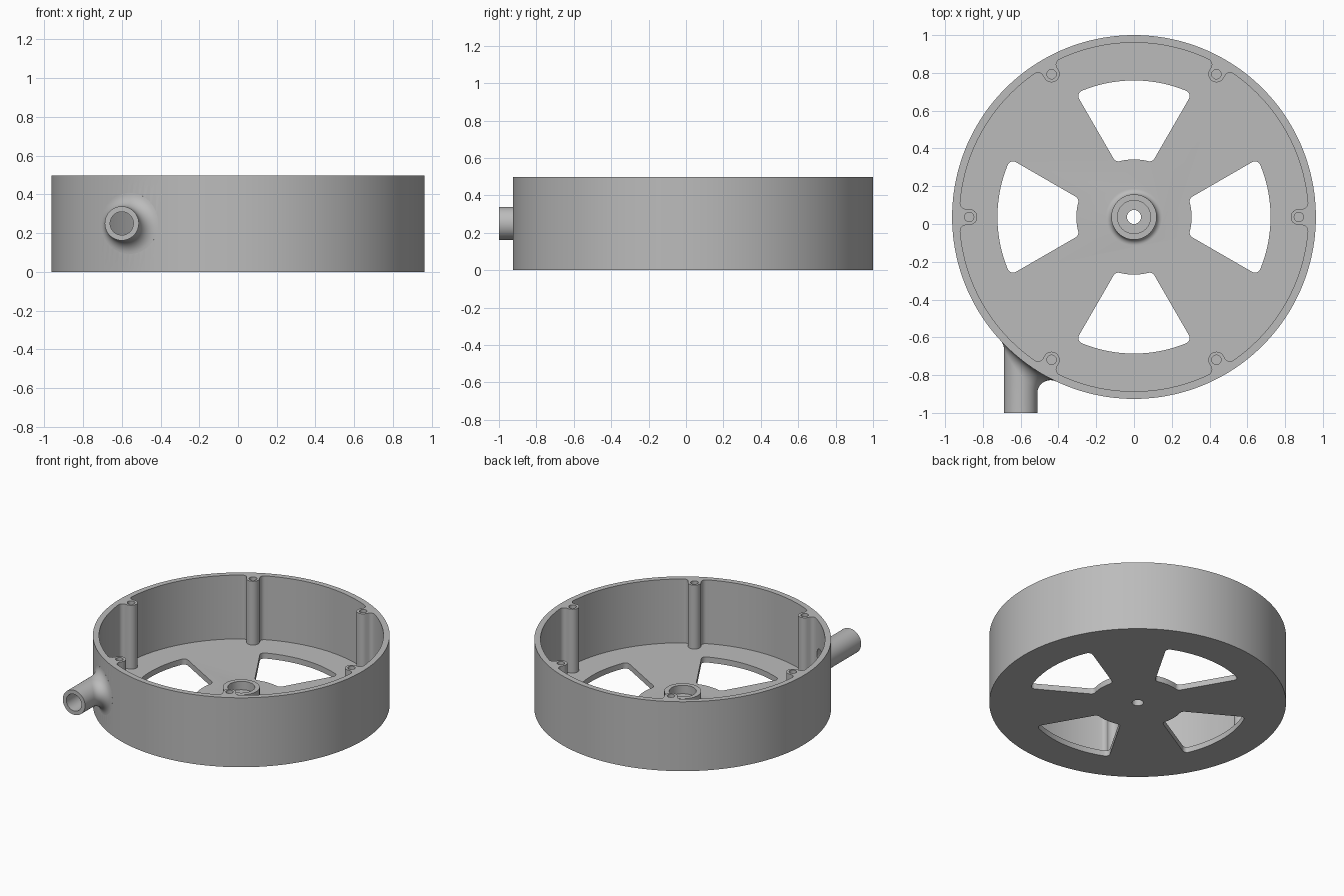
import bpy, bmesh, math
from mathutils import Vector

if "Cube" in bpy.data.objects:
    bpy.data.objects.remove(bpy.data.objects["Cube"])

CY = 0.037                      # y of the housing axis
R, RI, H, FLOOR = 0.963, 0.923, 0.497, 0.04
TX, TZ, TR, FIL = -0.6, 0.25, 0.088, 0.07   # side spout and its fillet

grey = bpy.data.materials.new("plain grey")
grey.diffuse_color = (0.5, 0.5, 0.5, 1)
grey.use_nodes = True
grey.node_tree.nodes["Principled BSDF"].inputs["Base Color"].default_value = grey.diffuse_color


def finish(name, bm):
    bmesh.ops.recalc_face_normals(bm, faces=bm.faces)
    me = bpy.data.meshes.new(name)
    bm.to_mesh(me)
    bm.free()
    me.materials.append(grey)
    ob = bpy.data.objects.new(name, me)
    bpy.context.collection.objects.link(ob)
    return ob


def loft(name, rings):
    """Closed solid through a list of equal rings, capped with centre fans."""
    bm = bmesh.new()
    vs = [[bm.verts.new(p) for p in ring] for ring in rings]
    n = len(vs[0])
    for a, b in zip(vs, vs[1:]):
        for i in range(n):
            bm.faces.new((a[i], a[(i + 1) % n], b[(i + 1) % n], b[i]))
    bm.faces.new(vs[0])
    mid = sum((v.co for v in vs[-1]), Vector()) / n
    if name == "spout":         # keep the hidden cap inside the wall
        mid = Vector((TX, CY - math.sqrt(0.943 ** 2 - TX ** 2), TZ))
    c = bm.verts.new(mid)
    for i in range(n):
        bm.faces.new((vs[-1][i], vs[-1][(i + 1) % n], c))
    return finish(name, bm)


def prism(name, pts, z0, z1):
    bm = bmesh.new()
    f = bm.faces.new([bm.verts.new((x, y + CY, z0)) for x, y in pts])
    ext = bmesh.ops.extrude_face_region(bm, geom=[f])["geom"]
    top = [v for v in ext if isinstance(v, bmesh.types.BMVert)]
    bmesh.ops.translate(bm, verts=top, vec=(0, 0, z1 - z0))
    return finish(name, bm)


def arc(cx, cy, r, a0, a1, n):
    return [(cx + r * math.cos(a0 + (a1 - a0) * i / n),
             cy + r * math.sin(a0 + (a1 - a0) * i / n)) for i in range(n + 1)]


def turn(pts, a):
    c, s = math.cos(a), math.sin(a)
    return [(x * c - y * s, x * s + y * c) for x, y in pts]


def disc(name, r, z0, z1, x=0, y=0, n=48):
    return prism(name, arc(x, y, r, 0, math.tau, n)[:-1], z0, z1)


def combine(target, tool, op):
    m = target.modifiers.new(op, 'BOOLEAN')
    m.operation, m.object, m.solver = op, tool, 'EXACT'
    bpy.context.view_layer.objects.active = target
    bpy.ops.object.modifier_apply(modifier=m.name)
    bpy.data.objects.remove(tool, do_unlink=True)


housing = disc("housing", R, 0, H, n=180)

# Cavity outline: inner wall with six filleted screw bosses
B, F, BR = 0.043, 0.03, 0.873
fv = math.sqrt((RI - F) ** 2 - (B + F) ** 2)
fa = math.atan2(B + F, fv)
cavity = []
for k in range(6):
    boss = arc(fv, -(B + F), F, -fa, math.pi / 2, 8)
    boss += arc(BR, 0, B, -math.pi / 2, -1.5 * math.pi, 16)
    boss += arc(fv, B + F, F, -math.pi / 2, fa, 8)
    boss += arc(0, 0, RI, fa, math.pi / 3 - fa, 26)[1:-1]
    cavity += turn(boss, k * math.pi / 3)
combine(housing, prism("cavity", cavity, FLOOR, H + 0.1), 'DIFFERENCE')

# Bearing hub with a flared foot
profile = [(0.15, 0.02)] + arc(0.15, FLOOR + 0.03, 0.03, -math.pi / 2, -math.pi, 8)
profile.append((0.12, 0.125))
hub = loft("hub", [[(r * math.cos(math.tau * i / 64), CY + r * math.sin(math.tau * i / 64), z)
                    for i in range(64)] for r, z in profile])
combine(housing, hub, 'UNION')

# Spout, blended into the round wall by a rolling fillet
N, STEPS = 64, 10
rings = [[] for _ in range(STEPS + 3)]
for i in range(N):
    c, s = math.cos(math.tau * i / N), math.sin(math.tau * i / N)
    x, z = TX + (TR + FIL) * c, TZ + (TR + FIL) * s
    mid = Vector((x, -math.sqrt((R + FIL) ** 2 - x * x), z))
    on_tube = Vector((-c, 0, -s))
    on_wall = Vector((-mid.x, -mid.y, 0)).normalized()
    ang = on_tube.angle(on_wall)
    rings[0].append((TX + TR * c, -1, TZ + TR * s))
    for k in range(STEPS + 1):
        t = k / STEPS
        d = (on_tube * math.sin((1 - t) * ang) + on_wall * math.sin(t * ang)) / math.sin(ang)
        p = mid + d * FIL
        rings[k + 1].append((p.x, p.y + CY, p.z))
    p = mid + on_wall * (FIL + 0.02)
    rings[-1].append((p.x, p.y + CY, p.z))
combine(housing, loft("spout", rings), 'UNION')
bore = [[(TX + 0.06 * math.cos(math.tau * i / 48), y, TZ + 0.06 * math.sin(math.tau * i / 48))
         for i in range(48)] for y in (-1.1, -0.55)]
combine(housing, loft("bore", bore), 'DIFFERENCE')

# Four rounded wedge windows in the floor
WO, WI, P, WF, A = 0.723, 0.305, 0.061, 0.03, math.radians(30)
off = math.atan2


def corner(dist):
    a = A - math.asin((P + WF) / dist)
    return a, dist * math.cos(a), dist * math.sin(a)


ao, ox, oy = corner(WO - WF)
ai, ix, iy = corner(WI + WF)
half = arc(0, 0, WO, 0, ao, 10)[1:-1]
half += arc(ox, oy, WF, ao, A + math.pi / 2, 8)
half += arc(ix, iy, WF, A + math.pi / 2, ai + math.pi, 8)
half += arc(0, 0, WI, ai, 0, 6)[1:-1]
window = [(WO, 0)] + half + [(WI, 0)] + [(x, -y) for x, y in reversed(half)]
for k in range(4):
    combine(housing, prism("window", turn(window, k * math.pi / 2), -0.1, 0.1), 'DIFFERENCE')

# Bearing pocket, axle hole and screw holes
combine(housing, disc("pocket", 0.088, 0.065, 0.3), 'DIFFERENCE')
combine(housing, disc("axle_hole", 0.037, -0.1, 0.3), 'DIFFERENCE')
for k in range(6):
    a = k * math.pi / 3
    combine(housing, disc("screw_hole", 0.025, 0.3, H + 0.1,
                          BR * math.cos(a), BR * math.sin(a), 24), 'DIFFERENCE')

bpy.ops.object.select_all(action='DESELECT')
housing.select_set(True)
bpy.context.view_layer.objects.active = housing
bpy.ops.object.shade_smooth_by_angle(angle=math.radians(30))
